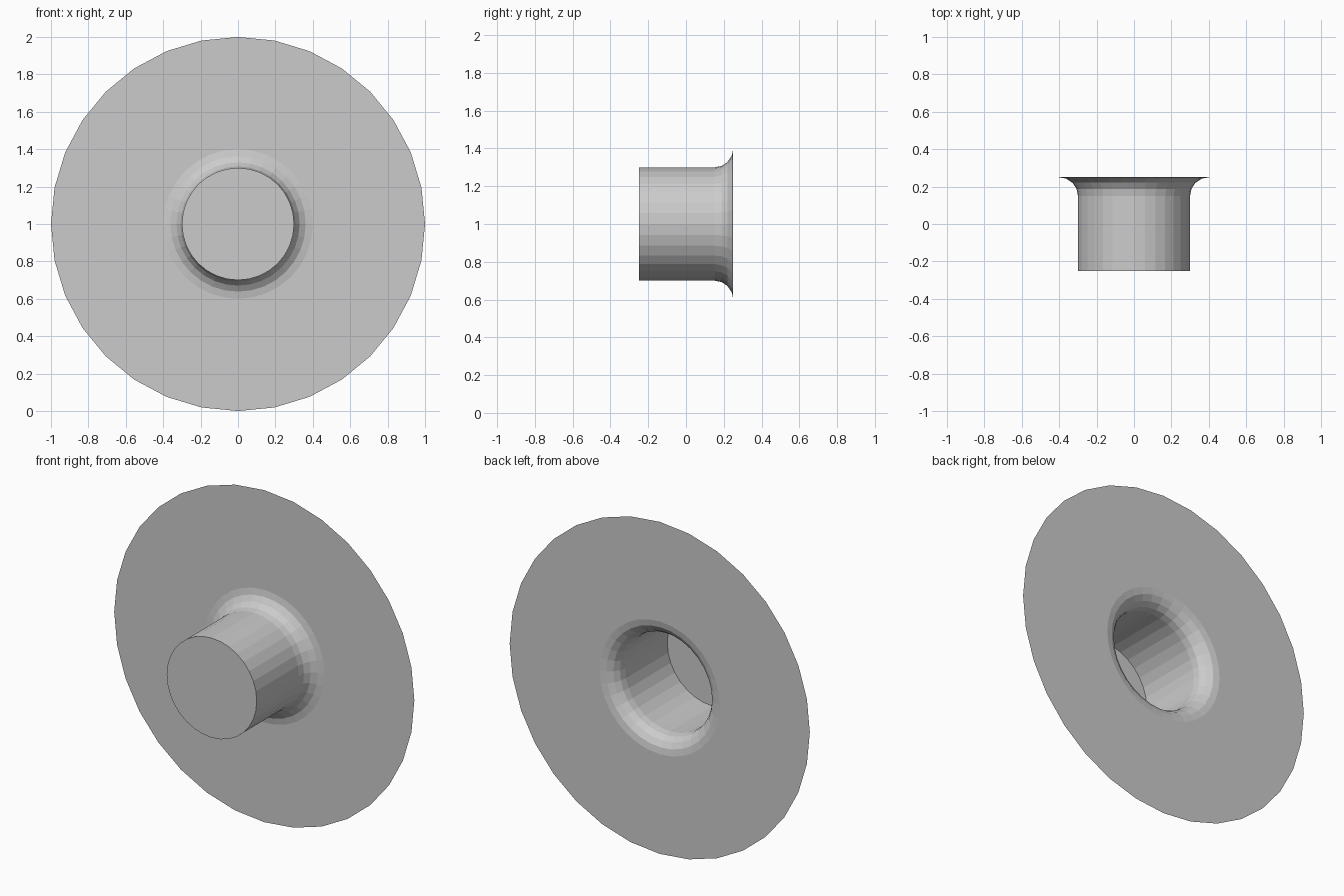
import bpy, bmesh
from math import sin, cos, pi

if "Cube" in bpy.data.objects:
    bpy.data.objects.remove(bpy.data.objects["Cube"])

SIDES = 32
FILLET_STEPS = 4

# Profile as (radius, y): tube, quarter-round fillet, flange rim
profile = [(0.3, -0.25)]
for i in range(FILLET_STEPS + 1):
    t = i / FILLET_STEPS * pi / 2
    profile.append((0.4 - 0.1 * cos(t), 0.15 + 0.1 * sin(t)))
profile.append((1.0, 0.25))

bm = bmesh.new()


def ring(radius, y):
    return [bm.verts.new((radius * sin(2 * pi * k / SIDES), y,
                          1 + radius * cos(2 * pi * k / SIDES)))
            for k in range(SIDES)]


# Thin sheet swept round the y axis
rings = [ring(r, y) for r, y in profile]
for a, b in zip(rings, rings[1:]):
    for k in range(SIDES):
        n = (k + 1) % SIDES
        bm.faces.new((a[k], b[k], b[n], a[n]))

# Closed front end of the tube
bm.faces.new(rings[0])
bmesh.ops.recalc_face_normals(bm, faces=bm.faces[:])
bm.normal_update()
if any(f.normal.y > 0.9 for f in bm.faces if len(f.verts) == SIDES):
    bmesh.ops.reverse_faces(bm, faces=bm.faces[:])

mesh = bpy.data.meshes.new("flanged_cup")
bm.to_mesh(mesh)
bm.free()
bpy.context.collection.objects.link(bpy.data.objects.new("flanged_cup", mesh))
